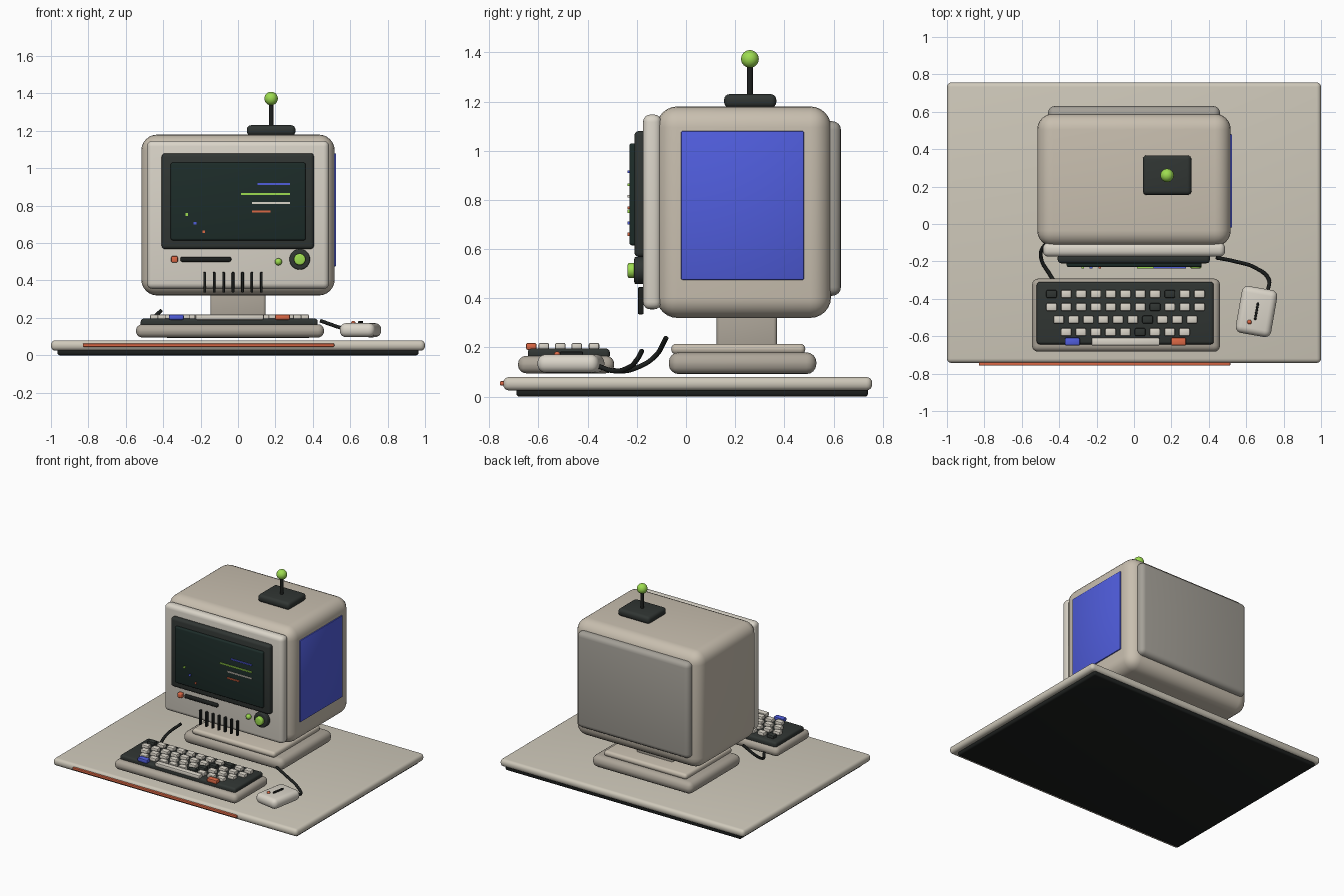
import bpy, bmesh, math
from mathutils import Matrix, Vector

if "Cube" in bpy.data.objects:
    bpy.data.objects.remove(bpy.data.objects["Cube"])


def material(name, r, g, b):
    m = bpy.data.materials.new(name)
    m.diffuse_color = (r, g, b, 1)
    m.use_nodes = True
    m.node_tree.nodes["Principled BSDF"].inputs["Base Color"].default_value = m.diffuse_color
    return m


LIGHT = material("light_beige", .70, .66, .58)
BEIGE = material("beige", .58, .52, .43)
TAUPE = material("taupe", .42, .38, .32)
BACK = material("back_grey", .37, .35, .31)
MAT = material("mat_beige", .62, .58, .49)
DARK = material("charcoal", .03, .036, .033)
BLACK = material("black", .012, .014, .013)
GLASS = material("screen_glass", .012, .025, .022)
GREEN = material("green", .34, .72, .08)
BLUE = material("blue", .08, .11, .72)
ORANGE = material("orange", .72, .14, .06)


def finish(name, bm, mat, matrix=None):
    me = bpy.data.meshes.new(name)
    bm.to_mesh(me)
    bm.free()
    me.materials.append(mat)
    me.shade_smooth()
    me.set_sharp_from_angle(angle=math.radians(40))
    ob = bpy.data.objects.new(name, me)
    bpy.context.collection.objects.link(ob)
    if matrix:
        ob.matrix_world = matrix
    return ob


def box(name, x, y, z, mat, bevel=0.0, seg=4, matrix=None):
    """Rounded box given by its (min, max) range on each axis."""
    bm = bmesh.new()
    bmesh.ops.create_cube(bm, size=1)
    for v in bm.verts:
        v.co = Vector([(r[0] + r[1]) / 2 + c * (r[1] - r[0])
                       for r, c in zip((x, y, z), v.co)])
    if bevel:
        bmesh.ops.bevel(bm, geom=bm.edges[:], offset=bevel, segments=seg,
                        profile=.5, affect='EDGES', clamp_overlap=True)
    return finish(name, bm, mat, matrix)


def cylinder(name, centre, r, depth, mat, axis='Z', bevel=0.0):
    bm = bmesh.new()
    bmesh.ops.create_cone(bm, cap_ends=True, segments=32, radius1=r, radius2=r, depth=depth)
    if bevel:
        rims = [e for e in bm.edges if abs(e.verts[0].co.z - e.verts[1].co.z) < 1e-5]
        bmesh.ops.bevel(bm, geom=rims, offset=bevel, segments=3, profile=.5, affect='EDGES')
    rot = Matrix.Rotation(math.pi / 2, 4, 'X') if axis == 'Y' else Matrix()
    return finish(name, bm, mat, Matrix.Translation(centre) @ rot)


def ball(name, centre, r, mat):
    bm = bmesh.new()
    bmesh.ops.create_uvsphere(bm, u_segments=28, v_segments=16, radius=r)
    return finish(name, bm, mat, Matrix.Translation(centre))


def cable(name, pts, r=.01):
    cu = bpy.data.curves.new(name, 'CURVE')
    cu.dimensions = '3D'
    cu.bevel_depth, cu.bevel_resolution, cu.use_fill_caps = r, 3, True
    sp = cu.splines.new('BEZIER')
    sp.bezier_points.add(len(pts) - 1)
    for bp, p in zip(sp.bezier_points, pts):
        bp.co = p
        bp.handle_left_type = bp.handle_right_type = 'AUTO'
    cu.materials.append(BLACK)
    bpy.context.collection.objects.link(bpy.data.objects.new(name, cu))


# desk mat
box("mat_underside", (-.965, .965), (-.69, .74), (0, .035), BLACK, .012, 3)
box("desk_mat", (-1, 1), (-.743, .757), (.025, .08), MAT, .024)
box("mat_front_stripe", (-.83, .515), (-.757, -.735), (.045, .063), ORANGE, .005, 2)

# monitor stand
box("stand_foot", (-.41, .41), (-.07, .53), (.092, .18), TAUPE, .04)
box("stand_step", (-.34, .34), (-.06, .485), (.172, .215), BEIGE, .02)
box("stand_neck", (-.148, .148), (.125, .37), (.2, .35), TAUPE, .015)

# monitor housing
box("monitor_body", (-.517, .517), (-.12, .59), (.32, 1.18), BEIGE, .085, 6)
box("front_bezel", (-.487, .487), (-.175, -.1), (.355, 1.147), LIGHT, .03)
box("rear_panel", (-.46, .46), (.54, .63), (.41, 1.12), BACK, .035)
box("side_panel", (.5, .525), (-.02, .48), (.475, 1.08), BLUE, .006, 2)

# screen
box("screen_frame", (-.408, .406), (-.21, -.16), (.568, 1.08), DARK, .018, 3)
box("screen", (-.36, .362), (-.23, -.19), (.615, 1.03), GLASS, .01, 3)
for x0, z, m in ((.105, .915, BLUE), (.015, .862, GREEN), (.075, .815, LIGHT)):
    box("screen_line", (x0, .277), (-.238, -.226), (z - .005, z + .005), m)
box("screen_line", (.075, .175), (-.238, -.226), (.763, .773), ORANGE)
for x, z, m in ((-.275, .753, GREEN), (-.23, .706, BLUE), (-.184, .66, ORANGE)):
    box("screen_dot", (x - .007, x + .007), (-.238, -.226), (z - .007, z + .007), m)

# front controls
box("power_button", (-.357, -.322), (-.205, -.17), (.496, .53), ORANGE, .007, 3)
box("drive_slot", (-.308, -.036), (-.195, -.17), (.5, .526), BLACK, .009, 3)
cylinder("knob_base", (.33, -.188, .513), .055, .045, DARK, 'Y', .008)
cylinder("knob_cap", (.33, -.218, .513), .031, .038, GREEN, 'Y', .008)
ball("power_light", (.216, -.185, .5), .019, GREEN)
for i in range(7):
    x = -.178 + i * .0505
    box("vent", (x - .007, x + .007), (-.195, -.172), (.335, .445), BLACK, .004, 2)

# joystick on top
box("joystick_base", (.047, .307), (.155, .367), (1.175, 1.23), DARK, .022)
cylinder("joystick_stick", (.177, .26, 1.29), .012, .14, BLACK)
ball("joystick_ball", (.177, .26, 1.373), .036, GREEN)

# keyboard
box("keyboard_case", (-.545, .46), (-.683, -.292), (.095, .166), TAUPE, .033)
box("keyboard_plate", (-.52, .426), (-.643, -.31), (.15, .196), DARK, .015, 3)


def key(name, x, y, w, d, mat):
    box(name, (x - w / 2, x + w / 2), (y - d / 2, y + d / 2), (.19, .219), mat, .008, 2)


dark_keys = {(0, 0), (0, 8), (1, 7), (2, 6), (3, 5)}
rows = ((-.441, -.374, 11), (-.441, -.444, 11), (-.402, -.511, 10), (-.363, -.578, 9))
for r, (x0, y, n) in enumerate(rows):
    for i in range(n):
        key("key", x0 + i * .0791, y, .057, .043, DARK if (r, i) in dark_keys else LIGHT)
key("left_key", -.33, -.629, .08, .043, BLUE)
key("space_bar", -.045, -.629, .365, .043, LIGHT)
key("right_key", .238, -.629, .08, .043, ORANGE)

# mouse, turned slightly
turn = Matrix.Translation((.655, -.468, 0)) @ Matrix.Rotation(math.radians(-10), 4, 'Z')
box("mouse_body", (-.096, .096), (-.127, .127), (.097, .172), LIGHT, .034, 5, turn)
box("mouse_slot", (-.006, .006), (-.045, .05), (.165, .183), BLACK, .004, 2, turn)
ball("mouse_button", (.617, -.524, .172), .012, ORANGE)

# cables
cable("keyboard_cable", [(-.41, -.08, .24), (-.49, -.13, .16), (-.495, -.19, .122),
                         (-.45, -.27, .104), (-.4, -.35, .125)])
cable("mouse_cable", [(.44, -.18, .185), (.54, -.2, .15), (.65, -.235, .118),
                      (.72, -.295, .105), (.715, -.36, .125)])
